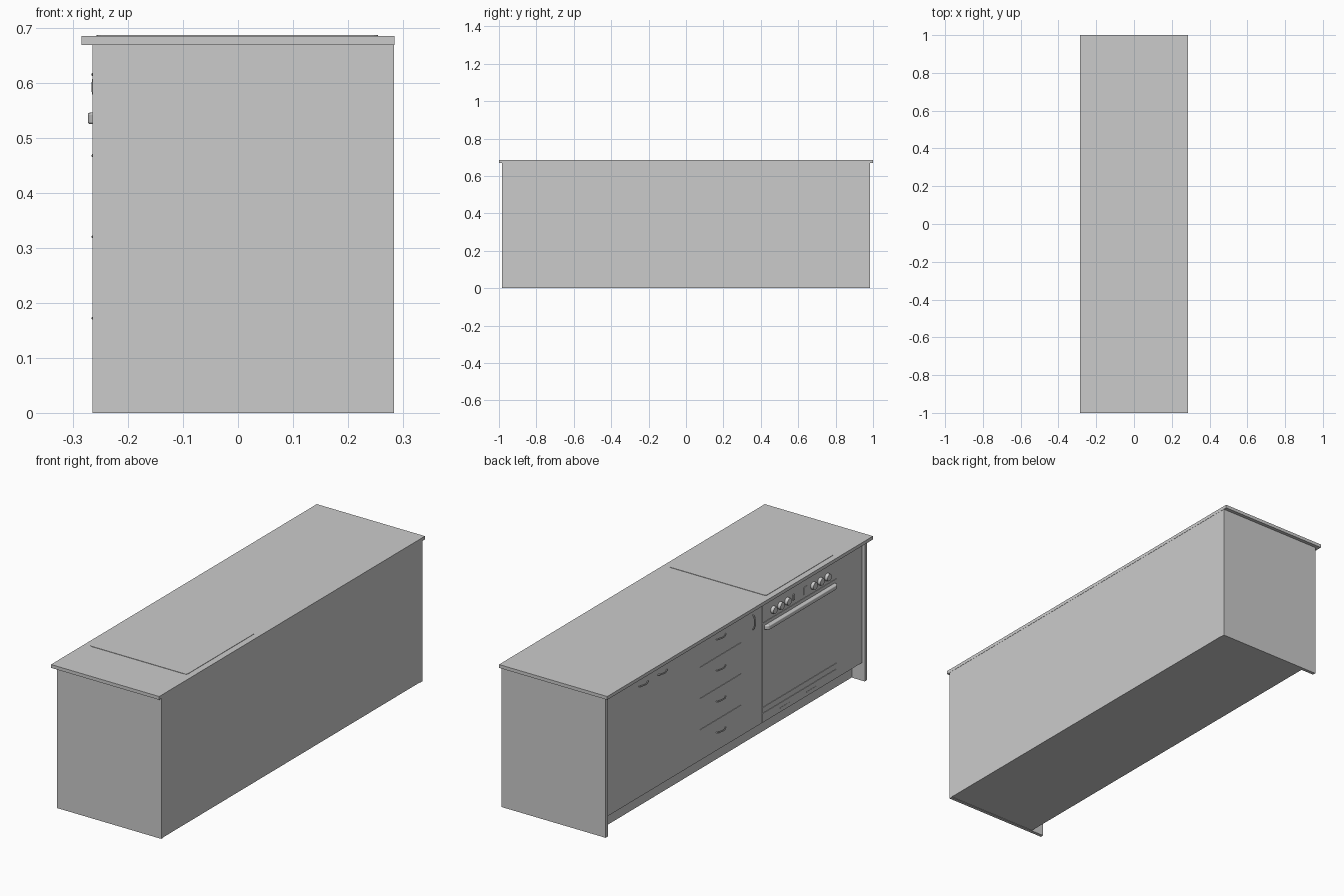
import bpy, bmesh, math
from mathutils import Vector

if "Cube" in bpy.data.objects:
    bpy.data.objects.remove(bpy.data.objects["Cube"])

FRONT = -0.251          # x of the door faces (fronts face -x)
BACK_OF_DOORS = -0.235  # x of the carcass face behind them


def link(name, bm):
    bmesh.ops.recalc_face_normals(bm, faces=bm.faces[:])
    me = bpy.data.meshes.new(name)
    bm.to_mesh(me)
    bm.free()
    ob = bpy.data.objects.new(name, me)
    bpy.context.collection.objects.link(ob)
    return ob


def box(name, x, y, z, bevel=0.0):
    bm = bmesh.new()
    bmesh.ops.create_cube(bm, size=1)
    for v in bm.verts:
        v.co = Vector([(a + b) / 2 + c * (b - a) for (a, b), c in zip((x, y, z), v.co)])
    ob = link(name, bm)
    if bevel:
        m = ob.modifiers.new("soft_edges", 'BEVEL')
        m.width, m.segments = bevel, 2
    return ob


def prism(name, pts, axis_vec):
    bm = bmesh.new()
    f = bm.faces.new([bm.verts.new(p) for p in pts])
    ext = bmesh.ops.extrude_face_region(bm, geom=[f])
    vs = [g for g in ext['geom'] if isinstance(g, bmesh.types.BMVert)]
    bmesh.ops.translate(bm, vec=axis_vec, verts=vs)
    return link(name, bm)


def smooth(ob):
    bpy.ops.object.select_all(action='DESELECT')
    ob.select_set(True)
    bpy.context.view_layer.objects.active = ob
    bpy.ops.object.shade_smooth_by_angle(angle=math.radians(35))


def front_panel(name, y0, y1, z0, z1):
    g = 0.001
    return box(name, (FRONT, BACK_OF_DOORS), (y0 + g, y1 - g), (z0 + g, z1 - g))


def bow_handle(name, y, z, vertical=False, length=0.07):
    # swept round bar arching out from the door
    bm = bmesh.new()
    rings, n, k = [], 12, 8
    for i in range(n + 1):
        t = i / n * 2 - 1
        x = FRONT - 0.0135 * (1 - abs(t) ** 2.5) + 0.001
        slope = 0.0135 * 2.5 * abs(t) ** 1.5 * math.copysign(1, t)
        d = Vector((slope, length / 2)).normalized()
        ring = []
        for j in range(k):
            a = 2 * math.pi * j / k
            u, w = 0.003 * math.cos(a), 0.003 * math.sin(a)
            px, s = x - u * d.y, t * length / 2 + u * d.x
            co = (px, y + w, z + s) if vertical else (px, y + s, z + w)
            ring.append(bm.verts.new(co))
        rings.append(ring)
    for a, b in zip(rings, rings[1:]):
        for j in range(k):
            bm.faces.new((a[j], a[(j + 1) % k], b[(j + 1) % k], b[j]))
    bm.faces.new(rings[0])
    bm.faces.new(rings[-1])
    smooth(link(name, bm))


# carcass, recessed plinth, side panels and worktop
box("carcass", (BACK_OF_DOORS, 0.284), (-0.967, 0.967), (0.088, 0.67))
box("plinth", (-0.198, 0.284), (-0.967, 0.967), (0.002, 0.088))
for name, s in (("left_side_panel", 1), ("right_side_panel", -1)):
    box(name, (-0.265, 0.284), tuple(sorted((s * 0.967, s * 0.983))), (0, 0.67))
box("worktop", (-0.285, 0.285), (-1, 1), (0.669, 0.685))

# thin hob plate with rounded corners
hob, r = [], 0.012
for cx, cy, a0 in ((0.255 - r, -0.235 - r, 0), (-0.257 + r, -0.235 - r, 90),
                   (-0.257 + r, -0.75 + r, 180), (0.255 - r, -0.75 + r, 270)):
    for i in range(5):
        a = math.radians(a0 + i * 22.5)
        hob.append((cx + r * math.cos(a), cy + r * math.sin(a), 0.684))
prism("hob_plate", hob, (0, 0, 0.0028))

# cupboard doors
front_panel("outer_door", 0.61, 0.966, 0.085, 0.669)
front_panel("inner_door", 0.253, 0.61, 0.085, 0.669)
front_panel("narrow_door", -0.215, -0.056, 0.085, 0.669)
front_panel("end_filler", -0.966, -0.775, 0.085, 0.669)
bow_handle("outer_door_handle", 0.681, 0.615)
bow_handle("inner_door_handle", 0.538, 0.615)
bow_handle("narrow_door_handle", -0.146, 0.593, vertical=True)

# drawer stack
levels = [0.085, 0.232, 0.381, 0.53, 0.669]
for i, (z0, z1) in enumerate(zip(levels, levels[1:])):
    front_panel(f"drawer_{i + 1}", -0.056, 0.253, z0, z1)
    bow_handle(f"drawer_handle_{i + 1}", 0.096, (0.172, 0.32, 0.468, 0.616)[i])

# oven fronts
front_panel("oven_lower_panel", -0.775, -0.215, 0.085, 0.13)
front_panel("oven_drawer", -0.775, -0.215, 0.13, 0.158)
front_panel("oven_door", -0.775, -0.215, 0.158, 0.56)
front_panel("oven_control_panel", -0.775, -0.215, 0.56, 0.669)

# vent slats below the oven
for y0, y1 in ((-0.424, -0.35), (-0.635, -0.55)):
    box("vent_slat", (FRONT - 0.001, FRONT + 0.002), (y0, y1), (0.104, 0.107))

# oven handle, a bar with ends curving into the door
pts = []
for yc, a0 in ((-0.251, 0), (-0.74, 90)):
    for i in range(7):
        a = math.radians(a0 + i * 15)
        pts.append((FRONT - 0.022 * math.sin(a), yc + 0.022 * math.cos(a), 0.525))
handle = prism("oven_handle", pts, (0, 0, 0.021))
m = handle.modifiers.new("soft_edges", 'BEVEL')
m.width, m.segments = 0.004, 3
smooth(handle)

# control knobs, display and button
for i, y in enumerate((-0.296, -0.349, -0.402, -0.597, -0.65, -0.703)):
    bm = bmesh.new()
    bmesh.ops.create_cone(bm, cap_ends=True, segments=24, radius1=0.018, radius2=0.016, depth=0.015)
    for v in bm.verts:
        v.co = Vector((FRONT - 0.0065 - v.co.z, y + v.co.x, 0.595 + v.co.y))
    smooth(link(f"control_knob_{i + 1}", bm))
box("control_display", (FRONT - 0.003, FRONT + 0.001), (-0.55, -0.525), (0.577, 0.612), 0.001)
box("control_button", (FRONT - 0.005, FRONT + 0.001), (-0.455, -0.442), (0.582, 0.61), 0.001)
